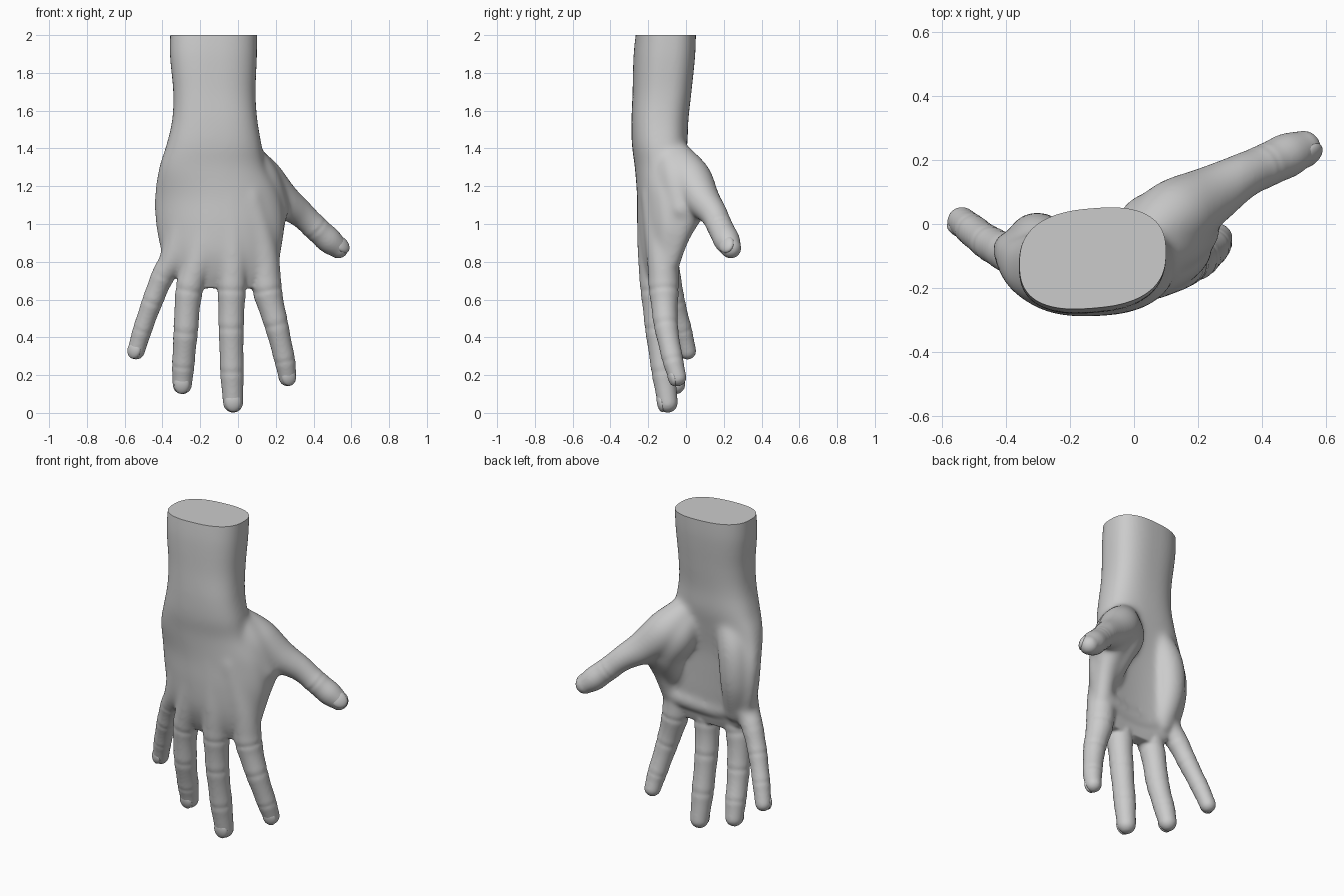
import bpy, bmesh, math
from mathutils import Vector, Matrix

if "Cube" in bpy.data.objects:
    bpy.data.objects.remove(bpy.data.objects["Cube"])

bm = bmesh.new()


def spline(pts, steps):
    """Catmull-Rom samples (u, values) through control tuples."""
    n, out = len(pts), []
    for i in range(n - 1):
        p = [pts[max(i - 1, 0)], pts[i], pts[i + 1], pts[min(i + 2, n - 1)]]
        for k in range(steps + (i == n - 2)):
            t = k / steps
            out.append((i + t, [0.5 * (2 * b + (c - a) * t + (2 * a - 5 * b + 4 * c - d) * t * t
                                       + (3 * b - a - 3 * c + d) * t ** 3)
                                for a, b, c, d in zip(*p)]))
    return out


def skin(rings):
    """Closed surface through a list of equal point rings."""
    vs = [[bm.verts.new(p) for p in r] for r in rings]
    n = len(vs[0])
    for a, b in zip(vs, vs[1:]):
        for j in range(n):
            bm.faces.new((a[j], a[(j + 1) % n], b[(j + 1) % n], b[j]))
    bm.faces.new(vs[0][::-1])
    bm.faces.new(vs[-1])


def tube(pts, joints=(), grow=1.0, steps=14, n=28):
    """Round limb through (x, y, z, radius) points, domed at both ends, creased at joints."""
    s = spline(pts, steps)
    P = [Vector(v[:3]) for _, v in s]
    R = []
    for u, v in s:
        r = v[3] * grow
        for j in joints:
            r *= 1 + 0.06 * math.exp(-((u - j) / 0.25) ** 2) - 0.07 * math.exp(-((u - j) / 0.07) ** 2)
        R.append(r)
    T = [(P[min(i + 1, len(P) - 1)] - P[max(i - 1, 0)]).normalized() for i in range(len(P))]
    dome = [math.radians(a) for a in (15, 30, 45, 60, 72, 83)]
    stations = [(P[0] - T[0] * R[0] * math.sin(a), T[0], R[0] * math.cos(a)) for a in dome[::-1]]
    stations += list(zip(P, T, R))
    stations += [(P[-1] + T[-1] * R[-1] * math.sin(a), T[-1], R[-1] * math.cos(a)) for a in dome]
    rings = []
    for p, t, r in stations:
        side = t.cross(Vector((0, 1, 0))).normalized()
        up = side.cross(t)
        rings.append([p + r * (side * math.cos(2 * math.pi * k / n) + up * math.sin(2 * math.pi * k / n))
                      for k in range(n)])
    skin(rings)


# forearm, wrist and palm: (z, centre x, centre y, half width, half depth, tilt, arch)
palm = [(2.06, -.128, -.103, .228, .153, .08, 0), (1.9, -.130, -.114, .230, .160, .08, 0),
        (1.7, -.125, -.127, .218, .154, .07, 0), (1.55, -.123, -.138, .226, .150, .04, 0),
        (1.42, -.127, -.140, .252, .146, .03, .1), (1.3, -.135, -.143, .282, .128, .02, .3),
        (1.15, -.110, -.150, .330, .110, 0, .6), (1.0, -.095, -.155, .340, .104, 0, .7),
        (.85, -.090, -.155, .314, .094, 0, .7), (.74, -.075, -.147, .275, .072, 0, .6),
        (.66, -.065, -.140, .205, .042, 0, .5)]
rings = []
for _, (z, cx, cy, hw, hd, tilt, arch) in spline(palm, 8):
    ring = []
    for k in range(64):
        c, s = math.cos(2 * math.pi * k / 64), math.sin(2 * math.pi * k / 64)
        dx = hw * math.copysign(abs(c) ** 0.78, c)
        dy = hd * math.copysign(abs(s) ** 0.78, s)
        ring.append(Vector((cx + dx, cy + dy + tilt * dx + arch * dx * dx, z)))
    rings.append(ring)
skin(rings)

# fingers, each starting inside the palm
fingers = {
    "index": [(.06, -.165, 1.15, .07), (.13, -.127, .85, .080), (.155, -.117, .65, .072),
              (.202, -.107, .47, .059), (.247, -.070, .28, .051), (.262, -.045, .188, .045)],
    "middle": [(-.05, -.185, 1.15, .07), (-.03, -.167, .85, .086), (-.033, -.165, .65, .070),
               (-.036, -.150, .45, .062), (-.032, -.120, .22, .058), (-.026, -.097, .054, .051)],
    "ring": [(-.15, -.18, 1.15, .07), (-.20, -.160, .85, .082), (-.258, -.147, .65, .067),
             (-.277, -.122, .43, .060), (-.290, -.078, .25, .055), (-.295, -.055, .15, .049)],
    "little": [(-.26, -.155, 1.15, .07), (-.33, -.118, .85, .072), (-.396, -.09, .73, .058),
               (-.453, -.060, .59, .051), (-.506, -.020, .44, .047), (-.539, .008, .328, .044)],
    "thumb": [(.03, -.06, 1.36, .085), (.12, .017, 1.24, .113), (.23, .085, 1.13, .092),
              (.33, .145, 1.055, .070), (.41, .182, .98, .063), (.48, .215, .915, .066),
              (.53, .237, .873, .053)],
}
for name, pts in fingers.items():
    tube(pts, (4,) if name == "thumb" else (2, 3, 4), 1.05)

# thumb pad, heel of the hand, thumb web and the pad below the fingers
tube([(.0, -.09, 1.38, .08), (.05, -.01, 1.22, .105), (.11, .0, 1.08, .088), (.13, -.06, .95, .07)])
tube([(-.22, -.11, 1.38, .085), (-.29, -.065, 1.2, .096), (-.305, -.062, 1.0, .092), (-.28, -.10, .80, .07)])
tube([(.18, .03, 1.1, .09), (.178, -.035, .95, .064), (.16, -.09, .8, .06)])
tube([(.02, -.11, 1.40, .08), (.12, -.05, 1.24, .10), (.19, -.02, 1.08, .08)])
tube([(.13, -.10, .80, .07), (-.03, -.13, .78, .078), (-.18, -.13, .78, .075), (-.32, -.10, .83, .066)])

bmesh.ops.recalc_face_normals(bm, faces=bm.faces)
mesh = bpy.data.meshes.new("hand")
bm.to_mesh(mesh)
bm.free()
hand = bpy.data.objects.new("hand", mesh)
bpy.context.collection.objects.link(hand)


def bake(obj):
    dg = bpy.context.evaluated_depsgraph_get()
    me = bpy.data.meshes.new_from_object(obj.evaluated_get(dg))
    obj.modifiers.clear()
    obj.data = me


# melt the parts into one skin
rm = hand.modifiers.new("fuse", 'REMESH')
rm.mode, rm.voxel_size = 'VOXEL', 0.008
sm = hand.modifiers.new("soften", 'SMOOTH')
sm.factor, sm.iterations = 0.5, 7
bake(hand)

# blend the palm much more than the fingers and forearm
ramp = lambda v, a, b: min(max((v - a) / (b - a), 0), 1)
group = hand.vertex_groups.new(name="palm")
for v in hand.data.vertices:
    x, y, z = v.co
    w = ramp(z, .70, .82) * ramp(z, 1.8, 1.6) * ramp(x, .34, .24)
    if w > 0:
        group.add([v.index], w, 'REPLACE')
sm = hand.modifiers.new("blend", 'SMOOTH')
sm.factor, sm.iterations, sm.vertex_group = 0.5, 70, "palm"
bake(hand)

# flat cut at the top of the forearm
bm = bmesh.new()
bm.from_mesh(hand.data)
bmesh.ops.bisect_plane(bm, geom=bm.verts[:] + bm.edges[:] + bm.faces[:],
                       plane_co=(0, 0, 2), plane_no=(0, 0, 1), clear_outer=True)
bmesh.ops.holes_fill(bm, edges=[e for e in bm.edges if e.is_boundary], sides=0)
bm.to_mesh(hand.data)
bm.free()


def smooth(obj):
    bpy.ops.object.select_all(action='DESELECT')
    obj.select_set(True)
    bpy.context.view_layer.objects.active = obj
    bpy.ops.object.shade_smooth_by_angle(angle=math.radians(45))


smooth(hand)

# nails: thin ovals lying on the outer side of each tip
facing = {"index": (.25, -1, 0), "middle": (0, -1, 0), "ring": (-.1, -1, 0),
          "little": (-.5, -1, 0), "thumb": (.2, -.7, .7)}
for name, pts in fingers.items():
    tip, r = Vector(pts[-1][:3]), pts[-1][3] * 1.05
    t = (tip - Vector(pts[-2][:3])).normalized()
    out = Vector(facing[name])
    out = (out - t * out.dot(t)).normalized()
    side = t.cross(out)
    rot = Matrix((side, t, out)).transposed().to_4x4()
    nb = bmesh.new()
    bmesh.ops.create_uvsphere(nb, u_segments=32, v_segments=16, radius=1)
    nb.transform(Matrix.Translation(tip + out * r * 0.6 - t * r * 0.15) @ rot
                 @ Matrix.Diagonal((r * .82, r * 1.0, r * .46, 1)))
    me = bpy.data.meshes.new(name + "_nail")
    nb.to_mesh(me)
    nb.free()
    nail = bpy.data.objects.new(name + "_nail", me)
    bpy.context.collection.objects.link(nail)
    smooth(nail)
